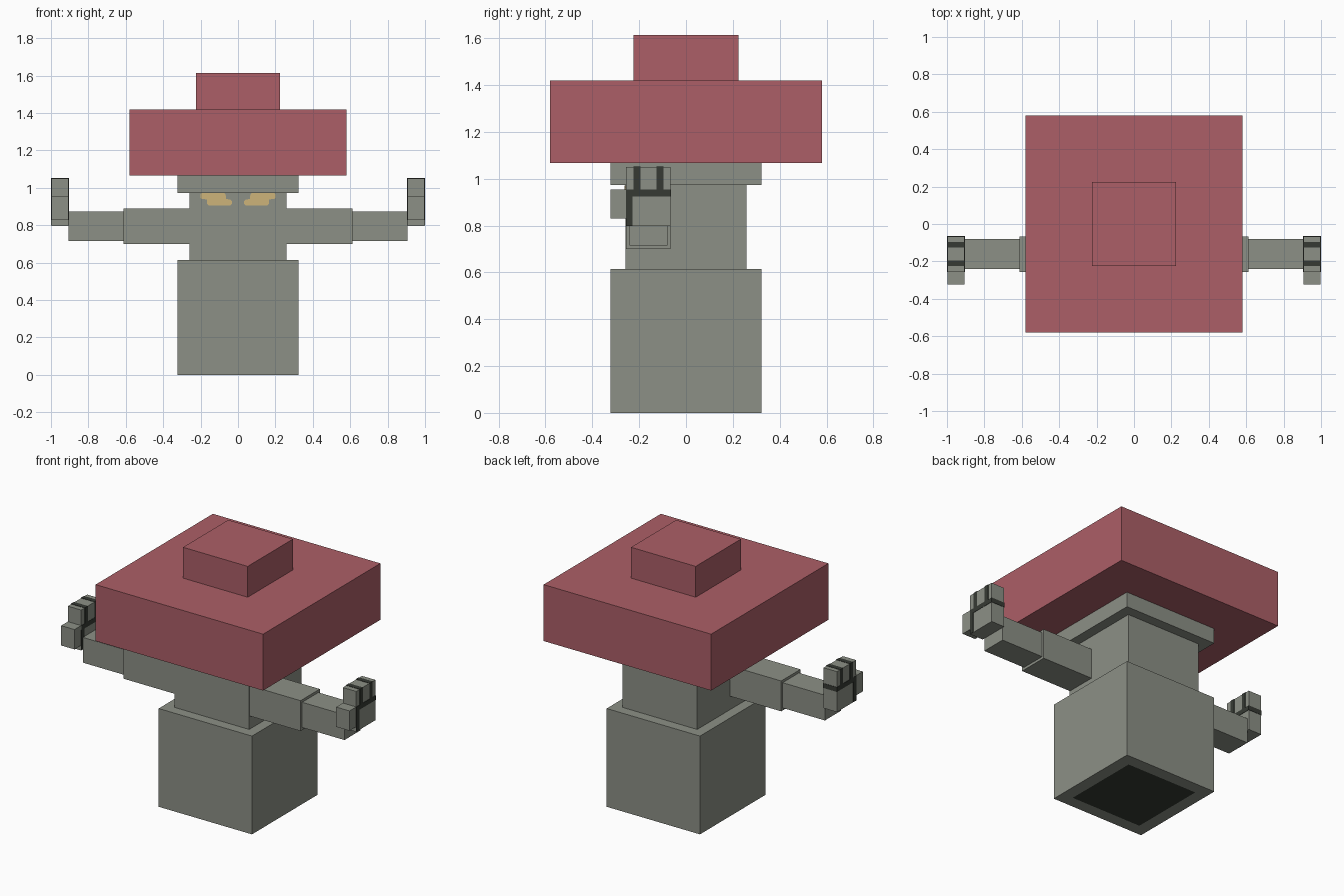
import bpy, bmesh

old = bpy.data.objects.get("Cube")
if old:
    bpy.data.objects.remove(old, do_unlink=True)


def material(name, rgb):
    m = bpy.data.materials.new(name)
    m.use_nodes = True
    colour = (*rgb, 1.0)
    m.diffuse_color = colour
    m.node_tree.nodes["Principled BSDF"].inputs["Base Color"].default_value = colour
    return m


GREY = material("stone grey", (0.262, 0.279, 0.238))
RED = material("dusty red", (0.413, 0.114, 0.136))
TAN = material("pale gold", (0.61, 0.456, 0.195))
DARK = material("dark charcoal", (0.037, 0.042, 0.034))


def finish(name, bm, *mats):
    mesh = bpy.data.meshes.new(name)
    bmesh.ops.recalc_face_normals(bm, faces=bm.faces)
    bm.to_mesh(mesh)
    bm.free()
    for m in mats:
        mesh.materials.append(m)
    obj = bpy.data.objects.new(name, mesh)
    bpy.context.collection.objects.link(obj)
    return obj


def box_mesh(x, y, z):
    bm = bmesh.new()
    bmesh.ops.create_cube(bm, size=1)
    for v in bm.verts:
        for i, (lo, hi) in enumerate((x, y, z)):
            v.co[i] = hi if v.co[i] > 0 else lo
    return bm


def box(name, x, y, z, mat):
    return finish(name, box_mesh(x, y, z), mat)


def block(name, half, z0, z1, mat):
    return box(name, (-half, half), (-half, half), (z0, z1), mat)


# Base with a dark inset panel underneath
bm = box_mesh((-0.323, 0.323), (-0.323, 0.323), (0, 0.615))
bm.normal_update()
bottom = [f for f in bm.faces if f.normal.z < -0.5]
bmesh.ops.inset_individual(bm, faces=bottom, thickness=0.108)
bottom[0].material_index = 1
finish("base", bm, GREY, DARK)

# Stacked body and hat
block("torso", 0.259, 0.615, 0.972, GREY)
block("collar", 0.323, 0.972, 1.067, GREY)
block("hat_brim", 0.58, 1.067, 1.42, RED)
block("hat_top", 0.224, 1.42, 1.613, RED)

# Eye outline: a stepped slanted bar, outer end higher
EYE = [(0.194, 0.971), (0.200, 0.965), (0.200, 0.947), (0.194, 0.940),
       (0.165, 0.938), (0.165, 0.913), (0.158, 0.906), (0.040, 0.906),
       (0.033, 0.913), (0.033, 0.930), (0.040, 0.937), (0.064, 0.940),
       (0.066, 0.965), (0.072, 0.971)]

for side, s in (("left", 1), ("right", -1)):
    def limb(name, x0, x1, y, z, mat=GREY):
        return box(side + "_" + name, sorted((s * x0, s * x1)), y, z, mat)

    # Eye plate on the torso front
    bm = bmesh.new()
    face = bm.faces.new([bm.verts.new((s * x, -0.257, z)) for x, z in EYE])
    out = bmesh.ops.extrude_face_region(bm, geom=[face])
    for v in out["geom"]:
        if isinstance(v, bmesh.types.BMVert):
            v.co.y = -0.262
    finish(side + "_eye", bm, TAN)

    # Arm
    limb("upper_arm", 0.259, 0.613, (-0.257, -0.066), (0.699, 0.889))
    limb("forearm", 0.613, 0.906, (-0.241, -0.08), (0.715, 0.873))

    # Hand with thumb
    limb("hand", 0.906, 0.998, (-0.257, -0.067), (0.797, 1.05))
    limb("thumb", 0.906, 0.998, (-0.323, -0.257), (0.829, 0.953))

    # Dark lines dividing the knuckles, fingers and thumb
    limb("knuckle_line", 0.904, 1.0, (-0.256, -0.065), (0.924, 0.953), DARK)
    limb("thumb_line", 0.904, 1.0, (-0.2565, -0.228), (0.798, 0.924), DARK)
    for i, y in enumerate((-0.209, -0.111)):
        limb(f"finger_line_{i + 1}", 0.904, 1.0, (y - 0.015, y + 0.015),
             (0.953, 1.052), DARK)
